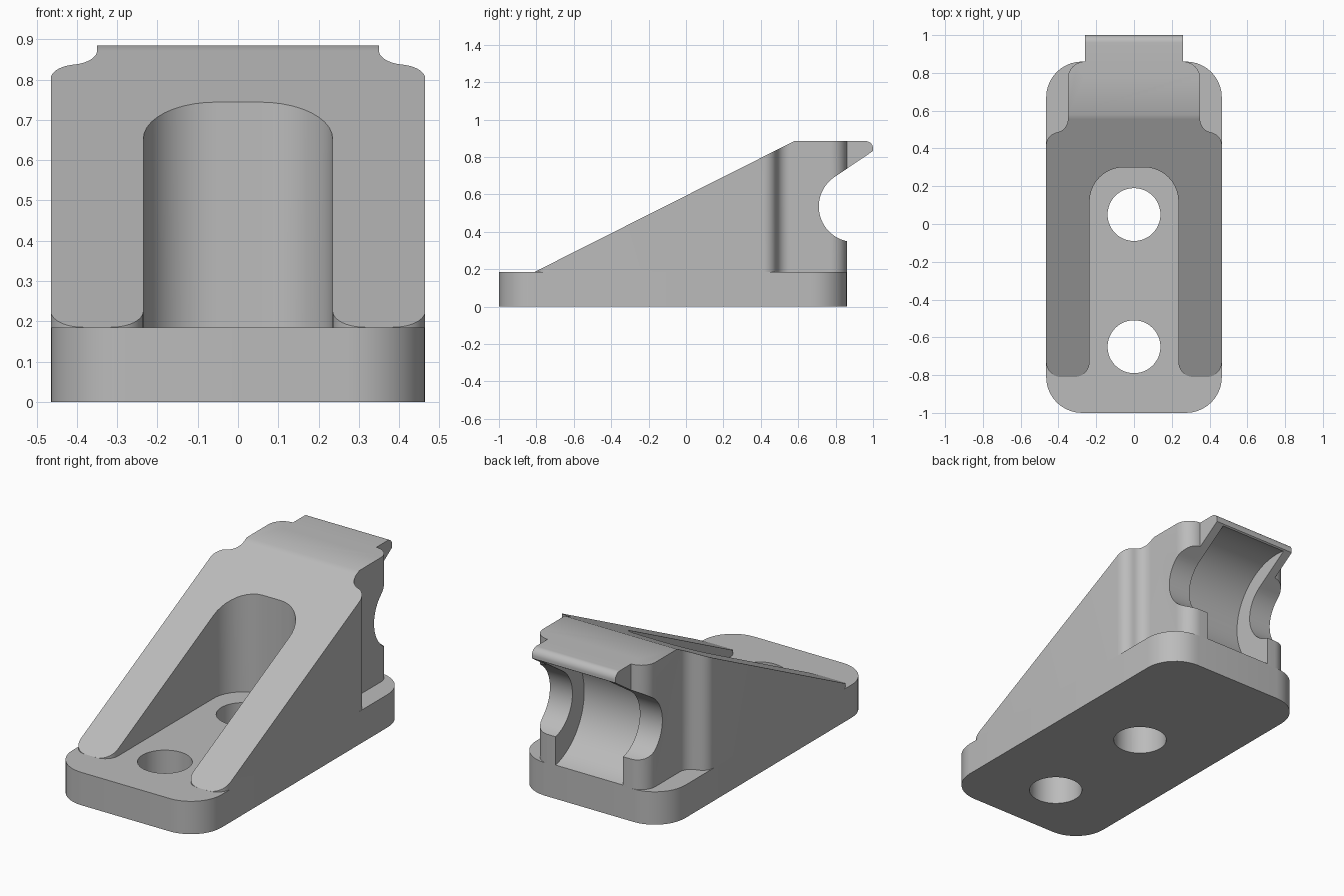
import bpy, bmesh, math
from mathutils import Vector, Matrix

cube = bpy.data.objects.get("Cube")
if cube:
    bpy.data.objects.remove(cube)

grey = bpy.data.materials.new("plain_grey")
grey.use_nodes = True
colour = (0.5, 0.5, 0.5, 1)
grey.diffuse_color = colour
grey.node_tree.nodes["Principled BSDF"].inputs["Base Color"].default_value = colour


def rounded(corners, steps=10):
    """Outline from (u, v, radius) corners, each filleted."""
    out = []
    for i, (u, v, r) in enumerate(corners):
        p = Vector((u, v))
        if r == 0:
            out.append(p)
            continue
        a = (Vector(corners[i - 1][:2]) - p).normalized()
        b = (Vector(corners[(i + 1) % len(corners)][:2]) - p).normalized()
        half = a.angle(b) / 2
        centre = p + (a + b).normalized() * (r / math.sin(half))
        start = p + a * (r / math.tan(half)) - centre
        turn = math.pi - 2 * half
        if a.x * b.y - a.y * b.x > 0:
            turn = -turn
        for k in range(steps + 1):
            out.append(centre + Matrix.Rotation(turn * k / steps, 2) @ start)
    return out


def arc(cu, cv, r, a0, a1, steps):
    angles = [math.radians(a0 + (a1 - a0) * k / steps) for k in range(steps + 1)]
    return [Vector((cu + r * math.cos(t), cv + r * math.sin(t))) for t in angles]


def prism(name, outline, low, high, axis="z"):
    """Extrude an xy outline along z, or a yz outline along x."""
    bm = bmesh.new()
    place = (lambda p: (p.x, p.y, low)) if axis == "z" else (lambda p: (low, p.x, p.y))
    face = bm.faces.new([bm.verts.new(place(p)) for p in outline])
    moved = bmesh.ops.extrude_face_region(bm, geom=[face])["geom"]
    shift = (0, 0, high - low) if axis == "z" else (high - low, 0, 0)
    bmesh.ops.translate(bm, vec=shift, verts=[g for g in moved if isinstance(g, bmesh.types.BMVert)])
    bmesh.ops.recalc_face_normals(bm, faces=bm.faces[:])
    mesh = bpy.data.meshes.new(name)
    bm.to_mesh(mesh)
    bm.free()
    mesh.materials.append(grey)
    obj = bpy.data.objects.new(name, mesh)
    bpy.context.collection.objects.link(obj)
    return obj


def select(obj):
    bpy.ops.object.select_all(action="DESELECT")
    obj.select_set(True)
    bpy.context.view_layer.objects.active = obj


def combine(target, tool, operation="DIFFERENCE"):
    mod = target.modifiers.new("shape", "BOOLEAN")
    mod.operation, mod.solver, mod.object = operation, "EXACT", tool
    select(target)
    bpy.ops.object.modifier_apply(modifier=mod.name)
    bpy.data.objects.remove(tool)


BASE_TOP, TOP, BACK, HALF = 0.185, 0.885, 0.86, 0.465

# Base plate with two bolt holes
base = prism("base_plate", rounded([(-HALF, -1, 0.19), (HALF, -1, 0.19),
                                    (HALF, BACK, 0.19), (-HALF, BACK, 0.19)]), 0, BASE_TOP)
for y in (-0.65, 0.05):
    combine(base, prism("hole_cutter", arc(0, y, 0.14, 0, 352.5, 47), -0.1, 0.3))

# Wedge body: U-shaped plan around the slot, necked at the back
right_half = [(0.235, 0.30, 0.18), (0.235, -0.81, 0.08), (HALF, -0.81, 0.08),
              (HALF, 0.47, 0.07), (0.35, 0.50, 0.07), (0.35, BACK, 0.09)]
left_half = [(-x, y, r) for x, y, r in reversed(right_half)]
body = prism("wedge_body", rounded(right_half + left_half), BASE_TOP - 0.01, TOP)

# Sloping front
slope = [Vector(p) for p in ((-1.1, 0.039), (0.78, 0.986), (0.78, 1.3), (-1.1, 1.3))]
combine(body, prism("slope_cutter", slope, -1, 1, "x"))

# Overhanging lip at the top of the back
lip = rounded([(0.78, 0.65, 0), (1, 0.65, 0), (1, TOP, 0.04), (0.78, TOP, 0)])
combine(body, prism("lip", lip, -0.26, 0.26, "x"), "UNION")

# Round groove that runs out along the underside of the lip
groove = arc(0.90, 0.535, 0.19, 270, 124, 28)
run = Vector((math.sin(math.radians(124)), -math.cos(math.radians(124))))
groove += [groove[-1] + run * 0.4, Vector((1.2, 0.345))]
combine(body, prism("groove_cutter", groove, -1, 1, "x"))

# Deeper round pocket between the cheeks
pocket = arc(0.93, 0.507, 0.325, 0, 355, 71)
combine(body, prism("pocket_cutter", pocket, -0.21, 0.21, "x"))

for part in (base, body):
    select(part)
    bpy.ops.object.shade_smooth_by_angle(angle=math.radians(30))
